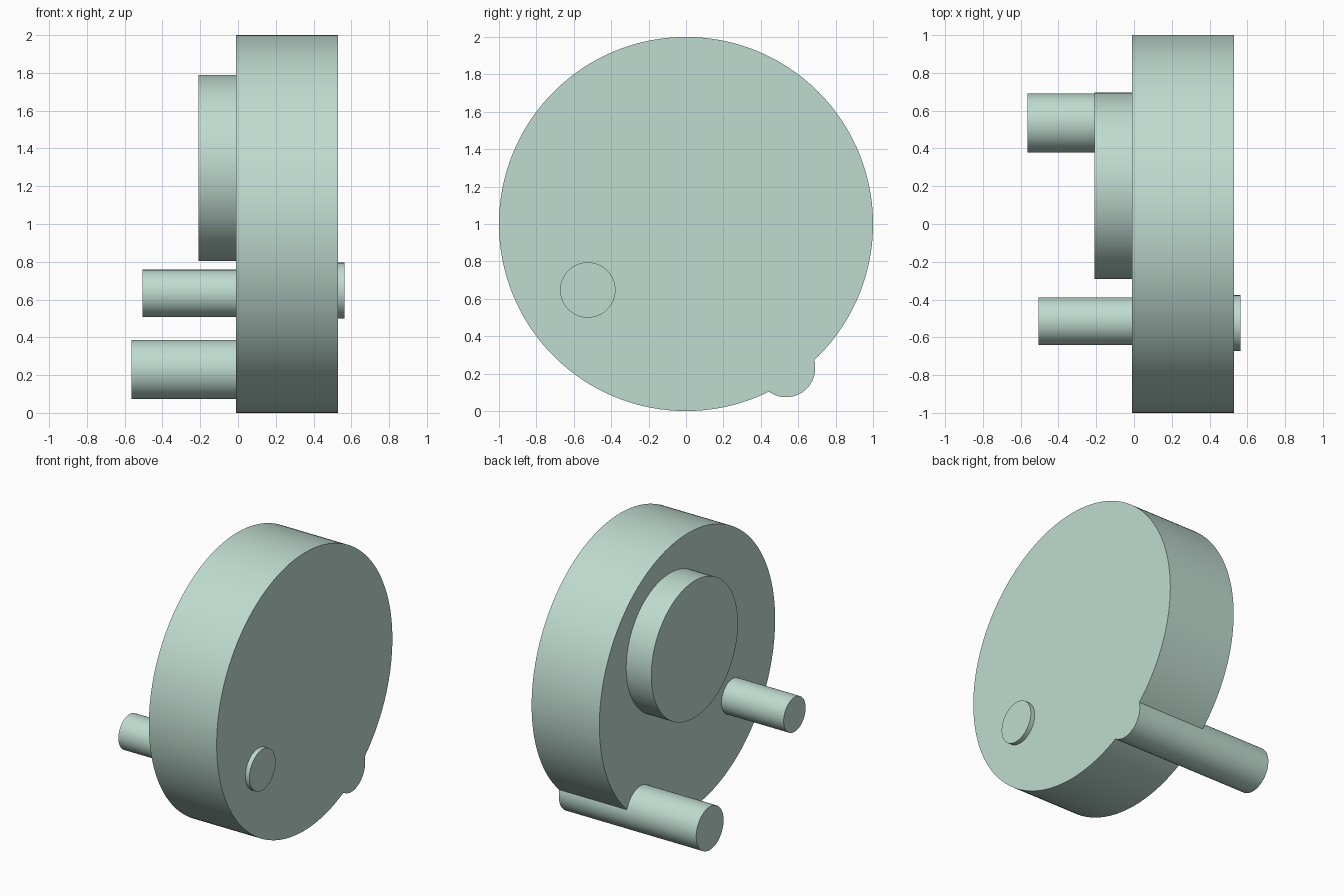
import bpy
import bmesh
from math import acos, atan2, cos, hypot, pi, radians, sin

cube = bpy.data.objects.get("Cube")
if cube:
    bpy.data.objects.remove(cube, do_unlink=True)

# Single pale green material
COLOUR = (0.52, 0.71, 0.63, 1)
green = bpy.data.materials.new("pale_green")
green.use_nodes = True
green.diffuse_color = COLOUR
bsdf = next(n for n in green.node_tree.nodes if n.type == 'BSDF_PRINCIPLED')
bsdf.inputs["Base Color"].default_value = COLOUR


def arc(y, z, radius, start, end, steps):
    """Points of an arc in the YZ plane."""
    angles = [start + (end - start) * i / steps for i in range(steps + 1)]
    return [(y + radius * cos(a), z + radius * sin(a)) for a in angles]


def extrude_profile(name, profile, x0, x1):
    """Solid made from a YZ outline pushed along X."""
    bm = bmesh.new()
    base = bm.faces.new([bm.verts.new((x0, y, z)) for y, z in profile])
    result = bmesh.ops.extrude_face_region(bm, geom=[base], use_keep_orig=True)
    verts = [g for g in result["geom"] if isinstance(g, bmesh.types.BMVert)]
    bmesh.ops.translate(bm, verts=verts, vec=(x1 - x0, 0, 0))
    bmesh.ops.recalc_face_normals(bm, faces=bm.faces)
    mesh = bpy.data.meshes.new(name)
    bm.to_mesh(mesh)
    bm.free()
    mesh.materials.append(green)
    obj = bpy.data.objects.new(name, mesh)
    bpy.context.collection.objects.link(obj)
    bpy.ops.object.select_all(action='DESELECT')
    obj.select_set(True)
    bpy.context.view_layer.objects.active = obj
    bpy.ops.object.shade_smooth_by_angle(angle=radians(30))
    return obj


def cylinder(name, y, z, radius, x0, x1):
    return extrude_profile(name, arc(y, z, radius, 0, 2 * pi, 96)[:-1], x0, x1)


BACK, FACE = -0.01, 0.53
R = 1.0
PIN_Y, PIN_Z, PIN_R = 0.535, 0.23, 0.156

# Main disc, its outline bulging where the rim pin runs through it
d = hypot(PIN_Y, PIN_Z - R)
toward = atan2(PIN_Z - R, PIN_Y)
a = acos((d * d + R * R - PIN_R ** 2) / (2 * d * R))
b = acos((R * R - d * d - PIN_R ** 2) / (2 * d * PIN_R))
outline = arc(0, R, R, toward + a, toward + 2 * pi - a, 180)
outline += arc(PIN_Y, PIN_Z, PIN_R, toward - b, toward + b, 40)[1:-1]
extrude_profile("main_disc", outline, BACK, FACE)

# Pins and raised discs
cylinder("rim_pin", PIN_Y, PIN_Z, PIN_R, -0.565, BACK)
cylinder("raised_boss", 0.202, 1.297, 0.493, -0.21, BACK)
cylinder("short_pin", -0.515, 0.633, 0.125, -0.505, BACK)
cylinder("small_button", -0.525, 0.647, 0.148, FACE, 0.563)
